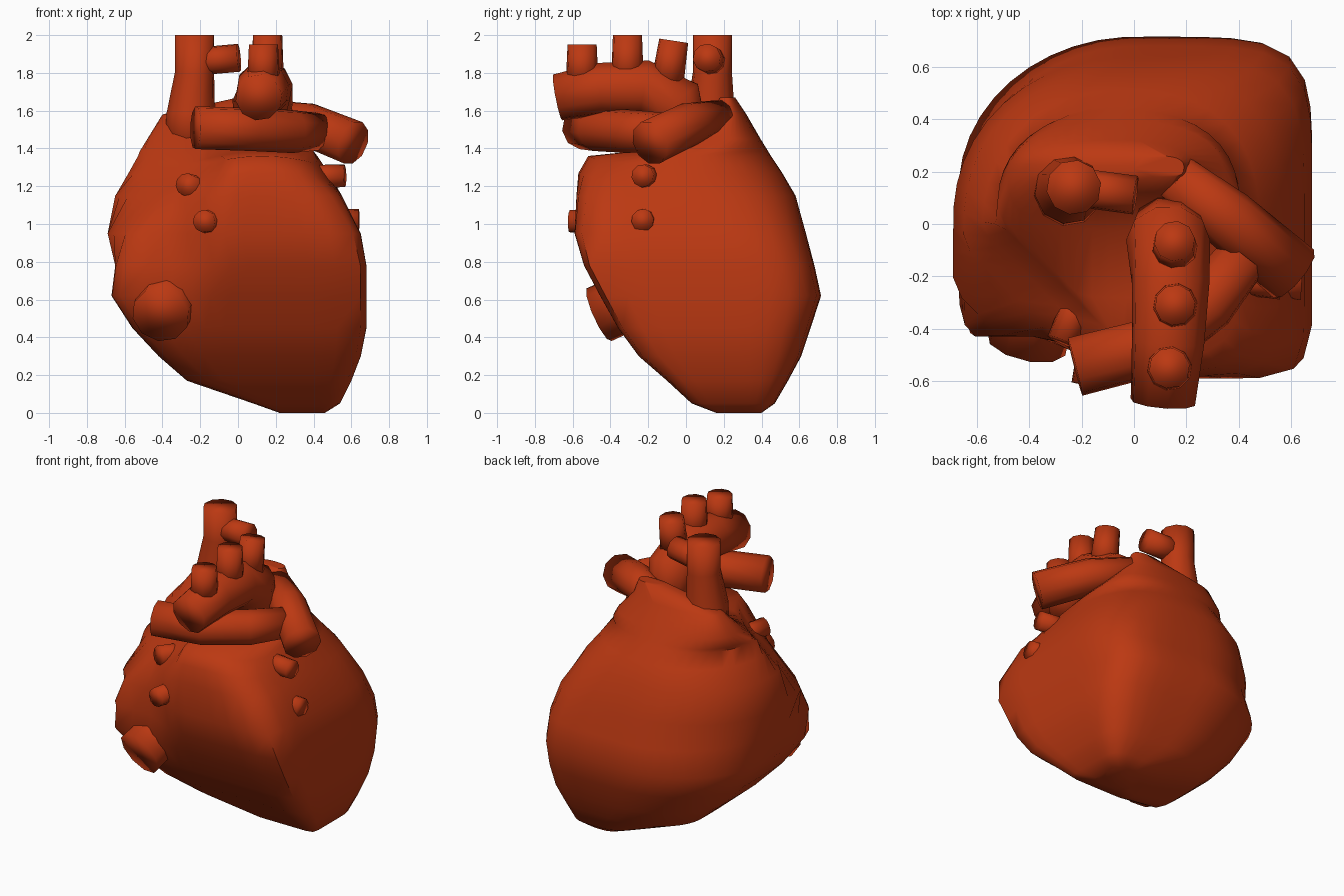
import bpy, bmesh, math
from mathutils import Vector

if "Cube" in bpy.data.objects:
    bpy.data.objects.remove(bpy.data.objects["Cube"])

red = bpy.data.materials.new("heart_red")
red.diffuse_color = (0.5, 0.04, 0.006, 1)
red.use_nodes = True
red.node_tree.nodes["Principled BSDF"].inputs["Base Color"].default_value = red.diffuse_color


def loft(name, rings, angle):
    """Skin a list of equal-length closed rings and cap both ends."""
    bm = bmesh.new()
    loops = [[bm.verts.new(p) for p in ring] for ring in rings]
    n = len(loops[0])
    for a, b in zip(loops, loops[1:]):
        for i in range(n):
            j = (i + 1) % n
            bm.faces.new((a[i], a[j], b[j], b[i]))
    bm.faces.new(loops[0][::-1])
    bm.faces.new(loops[-1])
    bmesh.ops.recalc_face_normals(bm, faces=bm.faces)
    me = bpy.data.meshes.new(name)
    bm.to_mesh(me)
    bm.free()
    me.materials.append(red)
    ob = bpy.data.objects.new(name, me)
    bpy.context.collection.objects.link(ob)
    bpy.ops.object.select_all(action='DESELECT')
    ob.select_set(True)
    bpy.context.view_layer.objects.active = ob
    bpy.ops.object.shade_smooth_by_angle(angle=math.radians(angle))
    return ob


def tube(name, path, sides=10):
    """Tube through points (x, y, z, radius), ends shaded round."""
    pts = [Vector(p[:3]) for p in path]
    rings, side = [], None
    for i, p in enumerate(pts):
        t = (pts[min(i + 1, len(pts) - 1)] - pts[max(i - 1, 0)]).normalized()
        if side is None:
            side = t.orthogonal()
        side = (side - t * side.dot(t)).normalized()
        other = t.cross(side)
        r = path[i][3]
        rings.append([p + r * (math.cos(a) * side + math.sin(a) * other)
                      for a in (2 * math.pi * k / sides for k in range(sides))])
    return loft(name, rings, 110)


# Heart muscle: horizontal sections (z, x min, x max, y min, y max)
sections = [
    (0.00, 0.22, 0.46, 0.16, 0.40),
    (0.05, 0.08, 0.54, 0.03, 0.47),
    (0.17, -0.27, 0.60, -0.10, 0.54),
    (0.30, -0.42, 0.65, -0.25, 0.61),
    (0.45, -0.56, 0.68, -0.36, 0.66),
    (0.62, -0.67, 0.68, -0.455, 0.715),
    (0.78, -0.65, 0.68, -0.54, 0.68),
    (0.95, -0.69, 0.65, -0.59, 0.635),
    (1.15, -0.65, 0.55, -0.58, 0.58),
    (1.27, -0.58, 0.48, -0.57, 0.51),
    (1.36, -0.53, 0.42, -0.52, 0.45),
    (1.385, -0.52, 0.40, -0.28, 0.435),
    (1.45, -0.48, 0.34, -0.02, 0.395),
    (1.58, -0.40, 0.22, 0.12, 0.32),
    (1.67, 0.00, 0.19, 0.18, 0.26),
]


def clamp(v):
    return min(1, max(0, v))


def section_ring(z, x0, x1, y0, y1, count=44):
    cx, cy, rx, ry = (x0 + x1) / 2, (y0 + y1) / 2, (x1 - x0) / 2, (y1 - y0) / 2
    high = clamp((z - 0.8) / 0.5)
    ring = []
    for k in range(count):
        a = 2 * math.pi * (k + 0.5) / count
        c, s = math.cos(a), math.sin(a)
        # corner squareness for each quarter
        if s < 0:
            e = 14 - 10 * high if c > 0 else 10 - 7 * high
        else:
            e = 5 - 2.6 * high if c > 0 else 2.0 + 0.2 * high
        f = (abs(c) ** e + abs(s) ** e) ** (-1 / e)
        x, y, zz = cx + rx * c * f, cy + ry * s * f, z
        # the left chamber sits further back than the right one
        y = max(y, -0.43 - 0.17 * clamp((x + 0.3) / 0.2))
        # front left shoulder slopes away toward the top
        over = max(-1.12, -0.96 + 1.05 * (z - 0.93)) - (x + y)
        if over > 0 and s < 0:
            over *= clamp((-x) / 0.15)
            x, y = x + over / 2, y + over / 2
        # front shelf droops toward both sides
        drop = clamp((z - 1.15) / 0.2) * clamp((1.6 - z) / 0.2) * clamp(-y / 0.3)
        zz -= 0.5 * min(0.4, abs(x - 0.13)) ** 2 * drop
        ring.append(Vector((x, y, zz)))
    return ring


loft("heart_body", [section_ring(*s) for s in sections], 60)

# Large upper vein and its side branch
tube("upper_vein", [(-0.25, 0.13, 1.40, 0.14), (-0.25, 0.13, 1.58, 0.13),
                    (-0.23, 0.14, 1.80, 0.105), (-0.23, 0.14, 2.0, 0.105)])
tube("upper_vein_branch", [(-0.22, 0.14, 1.86, 0.075), (0.005, 0.11, 1.88, 0.075)])

# Arch running front to back with three branches
tube("main_arch", [(0.11, -0.68, 1.67, 0.125), (0.13, -0.45, 1.715, 0.14),
                   (0.14, -0.22, 1.72, 0.15), (0.13, -0.06, 1.65, 0.16),
                   (0.13, 0.0, 1.42, 0.13)])
for i, (x, y0, y1, top) in enumerate([(0.135, -0.55, -0.55, 1.95),
                                      (0.157, -0.31, -0.31, 2.0),
                                      (0.155, -0.10, -0.065, 1.97)]):
    tube("arch_branch_%d" % (i + 1), [(x, y0, 1.74, 0.088), (x, y1, top, 0.078)])

# Lung arteries
tube("lung_artery_left", [(-0.225, -0.545, 1.51, 0.115), (0.07, -0.47, 1.50, 0.115),
                          (0.28, -0.30, 1.49, 0.115), (0.42, -0.12, 1.49, 0.10)])
tube("lung_artery_right", [(0.16, 0.18, 1.57, 0.09), (0.36, 0.02, 1.53, 0.115),
                           (0.61, -0.19, 1.43, 0.12)])

# Lower vein at the front
tube("lower_vein", [(-0.34, -0.15, 0.66, 0.15), (-0.41, -0.46, 0.52, 0.155)])

# Small lung veins on both sides
veins = [((-0.19, -0.25, 1.18), (-0.275, -0.45, 1.21)),
         ((-0.14, -0.40, 1.01), (-0.18, -0.615, 1.015)),
         ((0.36, -0.20, 1.25), (0.565, -0.23, 1.255)),
         ((0.45, -0.22, 1.02), (0.64, -0.23, 1.02))]
for i, (a, b) in enumerate(veins):
    tube("lung_vein_%d" % (i + 1), [(*a, 0.064), (*b, 0.06)])
